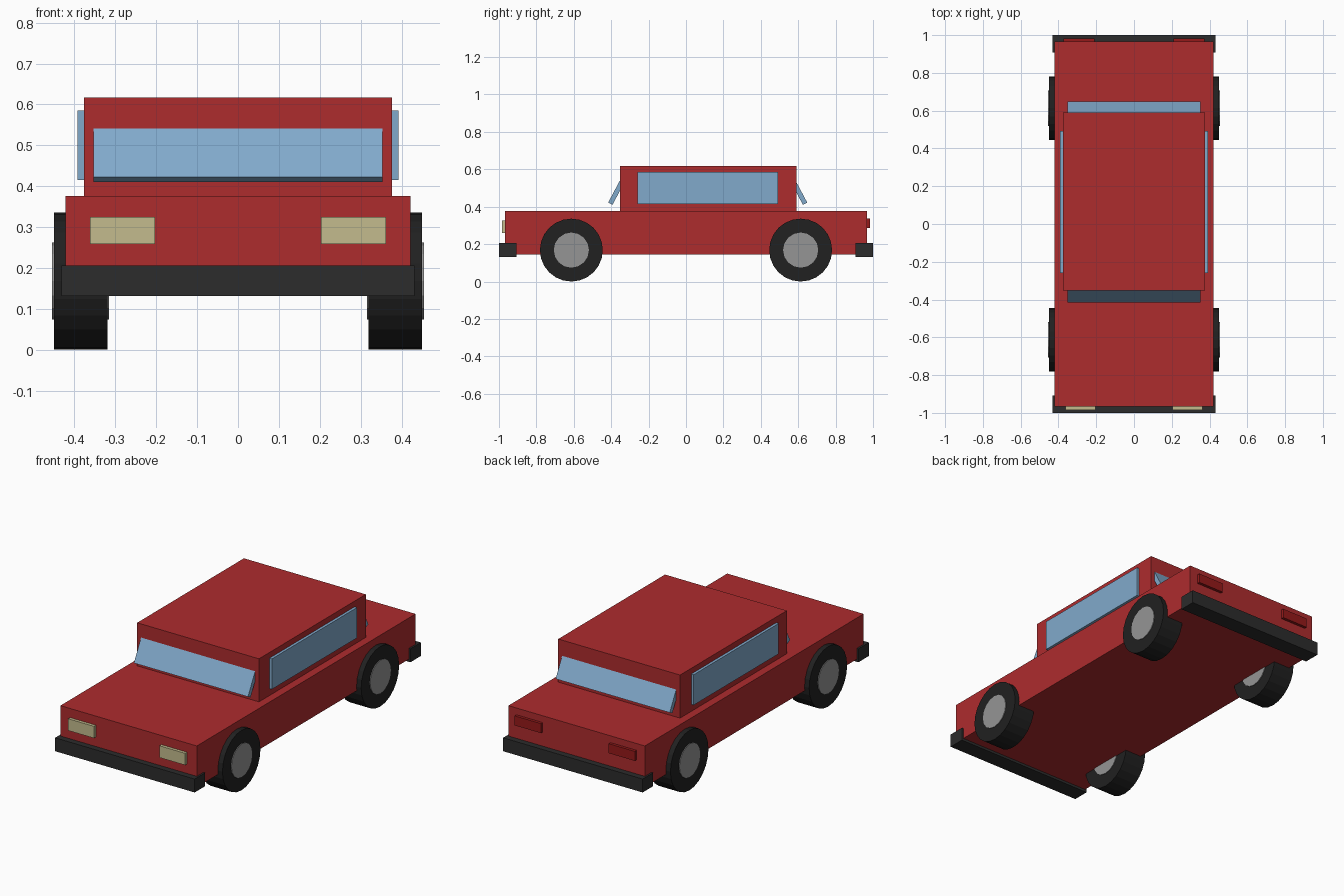
import bpy
import math

if "Cube" in bpy.data.objects:
    bpy.data.objects.remove(bpy.data.objects["Cube"])


def material(name, rgb):
    m = bpy.data.materials.new(name)
    m.diffuse_color = (*rgb, 1)
    m.use_nodes = True
    m.node_tree.nodes["Principled BSDF"].inputs["Base Color"].default_value = m.diffuse_color
    return m


RED = material("red_paint", (0.42, 0.025, 0.027))
GLASS = material("glass", (0.22, 0.40, 0.60))
BLACK = material("black_trim", (0.025, 0.025, 0.025))
RUBBER = material("rubber", (0.015, 0.015, 0.015))
HUB = material("hub_metal", (0.3, 0.3, 0.3))
LAMP = material("lamp_glass", (0.55, 0.50, 0.27))
TAIL = material("tail_red", (0.3, 0.01, 0.01))


def box(name, x, y, z, mat, tilt=0):
    """Box from (min, max) ranges, optionally tilted about x."""
    loc = [(a + b) / 2 for a, b in (x, y, z)]
    bpy.ops.mesh.primitive_cube_add(size=1, location=loc)
    o = bpy.context.object
    o.name = name
    o.scale = [b - a for a, b in (x, y, z)]
    bpy.ops.object.transform_apply(location=False, rotation=False, scale=True)
    o.rotation_euler.x = tilt
    o.data.materials.append(mat)
    return o


def disc(name, x, y, z, radius, width, sides, mat):
    """Cylinder with its axis along x."""
    bpy.ops.mesh.primitive_cylinder_add(vertices=sides, radius=radius, depth=width,
                                        location=(x, y, z),
                                        rotation=(0, math.pi / 2, 0))
    o = bpy.context.object
    o.name = name
    o.data.materials.append(mat)
    return o


# Body and cabin
box("body", (-0.422, 0.422), (-0.967, 0.967), (0.145, 0.376), RED)
box("cabin", (-0.377, 0.377), (-0.353, 0.591), (0.37, 0.617), RED)

# Sloping front and rear windows
box("windscreen", (-0.353, 0.353), (-0.373, -0.347), (0.405, 0.595), GLASS, math.radians(-28))
box("rear_window", (-0.353, 0.353), (0.579, 0.605), (0.405, 0.595), GLASS, math.radians(28))

# Bumpers
box("front_bumper", (-0.432, 0.432), (-1.0, -0.907), (0.131, 0.206), BLACK)
box("rear_bumper", (-0.432, 0.432), (0.907, 1.0), (0.131, 0.206), BLACK)

# Parts repeated on both sides
for side, s in (("left", -1), ("right", 1)):
    def span(a, b):
        return tuple(sorted((s * a, s * b)))

    box(side + "_window", span(0.37, 0.392), (-0.26, 0.492), (0.415, 0.585), GLASS)
    box(side + "_headlight", span(0.203, 0.362), (-0.984, -0.95), (0.259, 0.325), LAMP)
    box(side + "_taillight", span(0.21, 0.372), (0.95, 0.983), (0.285, 0.338), TAIL)
    for end, y in (("front", -0.613), ("rear", 0.613)):
        disc(f"{end}_{side}_tyre", s * 0.385, y, 0.168, 0.168, 0.131, 24, RUBBER)
        disc(f"{end}_{side}_hub", s * 0.385, y, 0.168, 0.094, 0.139, 16, HUB)
